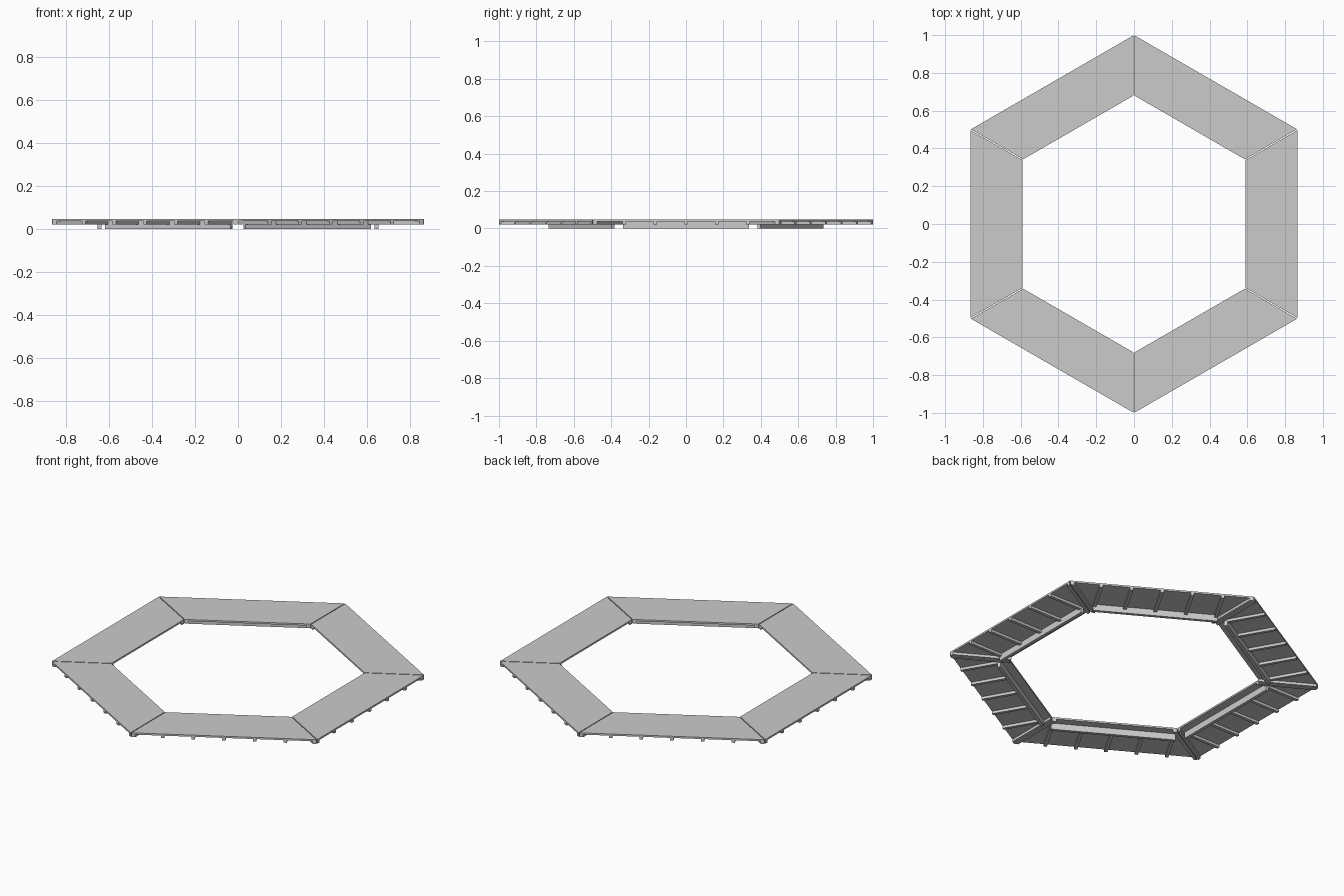
import bpy, bmesh, math
from mathutils import Matrix

if "Cube" in bpy.data.objects:
    bpy.data.objects.remove(bpy.data.objects["Cube"], do_unlink=True)

grey = bpy.data.materials.new("plain grey")
grey.use_nodes = True
colour = (0.6, 0.6, 0.6, 1)
grey.diffuse_color = colour
grey.node_tree.nodes["Principled BSDF"].inputs["Base Color"].default_value = colour

OUTER, INNER = 0.866, 0.59          # distance of deck edges from the centre
BOTTOM, JOIST_Z, DECK_Z, TOP = 0, 0.022, 0.037, 0.047
BEAM_IN, BEAM_OUT, BEAM_HALF = 0.637, 0.655, 0.338
GAP, JOIST_W = 0.0025, 0.018
SLOPE = math.tan(math.radians(30))
COS = math.cos(math.radians(30))


def prism(name, outline, z0, z1, angle):
    """Extrude an outline of (outward, along) points and turn it to its side."""
    bm = bmesh.new()
    face = bm.faces.new([bm.verts.new((r, t, z0)) for r, t in outline])
    new = bmesh.ops.extrude_face_region(bm, geom=[face])["geom"]
    verts = [g for g in new if isinstance(g, bmesh.types.BMVert)]
    bmesh.ops.translate(bm, verts=verts, vec=(0, 0, z1 - z0))
    bmesh.ops.recalc_face_normals(bm, faces=bm.faces)
    bm.transform(Matrix.Rotation(angle, 4, "Z"))
    mesh = bpy.data.meshes.new(name)
    bm.to_mesh(mesh)
    bm.free()
    mesh.materials.append(grey)
    obj = bpy.data.objects.new(name, mesh)
    bpy.context.collection.objects.link(obj)


def rect(r0, r1, t0, t1):
    return [(r0, t0), (r1, t0), (r1, t1), (r0, t1)]


def mitre(r, inset):
    """Position along the side of a line parallel to the corner joint."""
    return r * SLOPE - inset / COS


for side in range(6):
    a = side * math.pi / 3

    # Mitred deck panel
    i, o = mitre(INNER, GAP), mitre(OUTER, GAP)
    prism("deck_panel", [(INNER, -i), (OUTER, -o), (OUTER, o), (INNER, i)], DECK_Z, TOP, a)

    # Deep beam under the inner edge
    prism("inner_beam", rect(BEAM_IN, BEAM_OUT, -BEAM_HALF, BEAM_HALF), BOTTOM, DECK_Z, a)

    # Cross joists running from the beam to the outer edge
    for k in range(-2, 3):
        t = k * 0.165
        prism("joist", rect(BEAM_OUT, OUTER, t - JOIST_W / 2, t + JOIST_W / 2),
              JOIST_Z, DECK_Z, a)

    # Diagonal joists beside each corner joint
    for s in (-1, 1):
        outline = [(r, s * mitre(r, inset)) for r, inset in (
            (INNER, GAP), (OUTER, GAP), (OUTER, GAP + JOIST_W), (INNER, GAP + JOIST_W))]
        prism("corner_joist", outline, JOIST_Z, DECK_Z, a)
